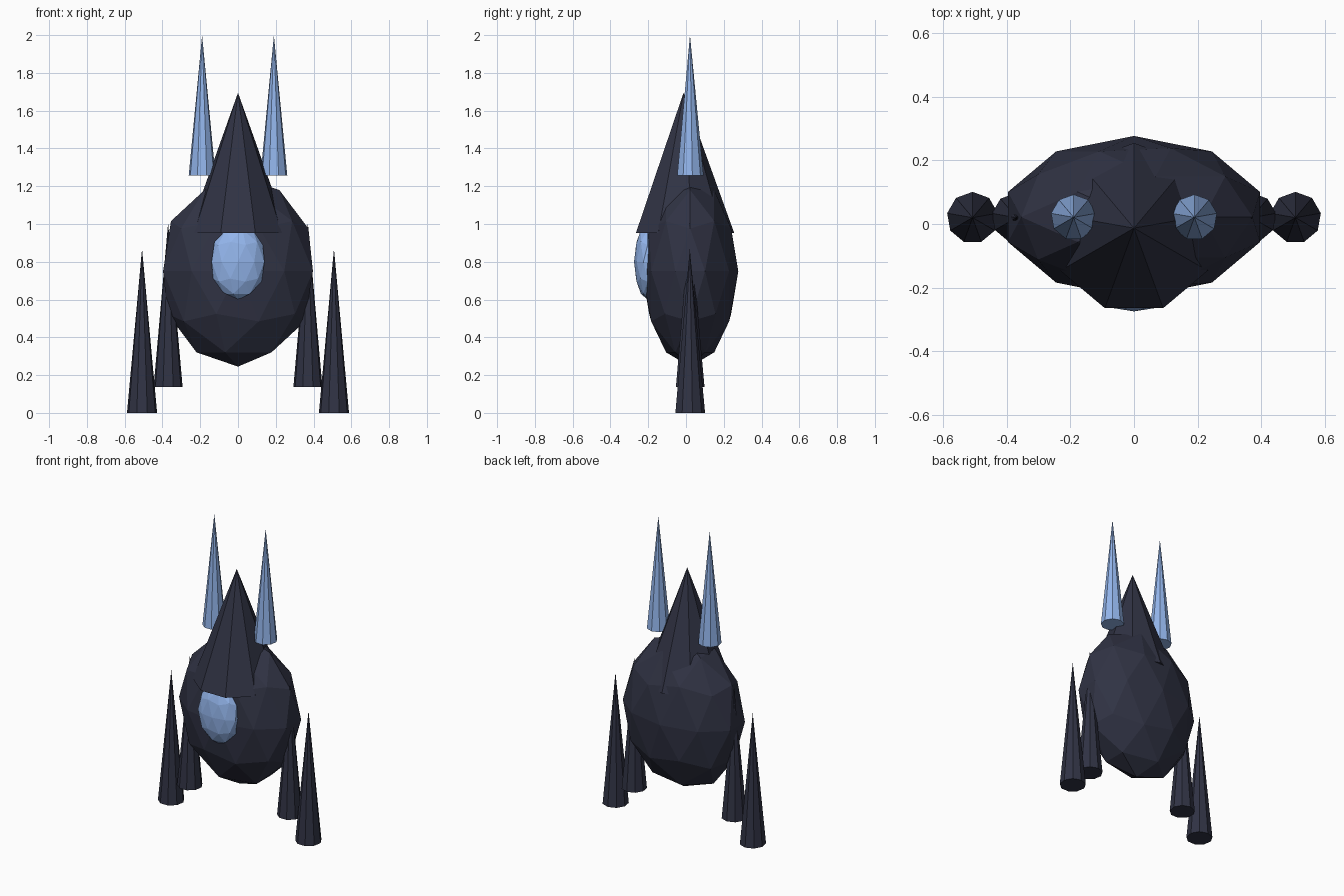
import bpy

if "Cube" in bpy.data.objects:
    bpy.data.objects.remove(bpy.data.objects["Cube"])


def material(name, color):
    m = bpy.data.materials.new(name)
    m.diffuse_color = color
    m.use_nodes = True
    m.node_tree.nodes["Principled BSDF"].inputs["Base Color"].default_value = m.diffuse_color
    return m


DARK = material("dark_slate", (0.03, 0.033, 0.058, 1))
BLUE = material("pale_blue", (0.29, 0.46, 0.83, 1))


def ball(name, center, radii, mat):
    bpy.ops.mesh.primitive_ico_sphere_add(subdivisions=2, radius=1, location=center)
    ob = bpy.context.object
    ob.name = name
    ob.scale = radii
    bpy.ops.object.transform_apply(location=False, rotation=False, scale=True)
    ob.data.materials.append(mat)


def spike(name, x, y, z0, z1, radius, mat):
    bpy.ops.mesh.primitive_cone_add(vertices=9, radius1=radius, radius2=0,
                                    depth=z1 - z0, location=(x, y, (z0 + z1) / 2))
    ob = bpy.context.object
    ob.name = name
    ob.data.materials.append(mat)


# Faceted egg body and the gem on its front
ball("body", (0, 0.022, 0.75), (0.417, 0.255, 0.505), DARK)
ball("chest_gem", (0, -0.203, 0.80), (0.147, 0.072, 0.20), BLUE)

# Pointed hood
spike("hood", 0, -0.013, 0.953, 1.695, 0.268, DARK)

# Paired horns and legs
for side, s in (("left", -1), ("right", 1)):
    spike(f"{side}_horn", s * 0.19, 0.021, 1.257, 2.0, 0.072, BLUE)
    spike(f"{side}_inner_leg", s * 0.37, 0.02, 0.137, 1.007, 0.078, DARK)
    spike(f"{side}_outer_leg", s * 0.508, 0.02, 0.0, 0.87, 0.081, DARK)
